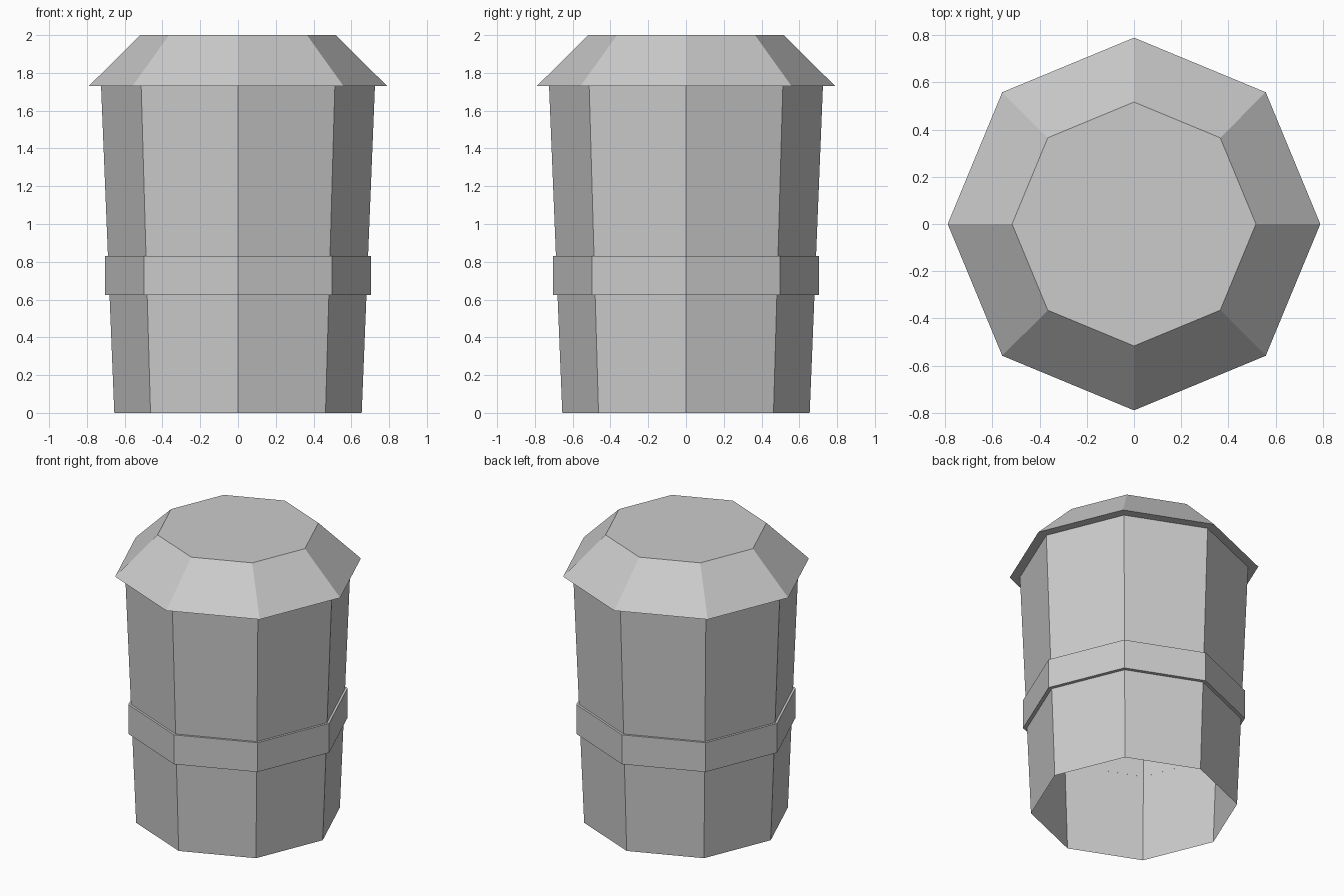
import bpy, bmesh, math

if "Cube" in bpy.data.objects:
    bpy.data.objects.remove(bpy.data.objects["Cube"])

SIDES = 8

grey = bpy.data.materials.new("plain grey")
grey.diffuse_color = (0.6, 0.6, 0.6, 1)
grey.use_nodes = True
grey.node_tree.nodes["Principled BSDF"].inputs["Base Color"].default_value = grey.diffuse_color


def lathe(name, profile, cap_start=False, cap_end=False):
    """Sweep (radius, height) points around z into a flat-faced octagonal part."""
    bm = bmesh.new()
    rings = []
    for r, z in profile:
        rings.append([bm.verts.new((r * math.cos(math.tau * i / SIDES),
                                    r * math.sin(math.tau * i / SIDES), z))
                      for i in range(SIDES)])
    for low, high in zip(rings, rings[1:]):
        for i in range(SIDES):
            j = (i + 1) % SIDES
            bm.faces.new((low[i], low[j], high[j], high[i]))
    if cap_start:
        bm.faces.new(rings[0][::-1])
    if cap_end:
        bm.faces.new(rings[-1])
    mesh = bpy.data.meshes.new(name)
    bm.to_mesh(mesh)
    bm.free()
    mesh.materials.append(grey)
    obj = bpy.data.objects.new(name, mesh)
    bpy.context.collection.objects.link(obj)
    return obj


# Flaring wall, open at the bottom
lathe("body", [(0.655, 0), (0.725, 1.73)])

# Raised hoop around the wall
lathe("band", [(0.680, 0.625), (0.705, 0.625), (0.705, 0.83), (0.688, 0.83)])

# Overhanging bevelled lid
lathe("lid", [(0.79, 1.73), (0.517, 2.0)], cap_start=True, cap_end=True)
